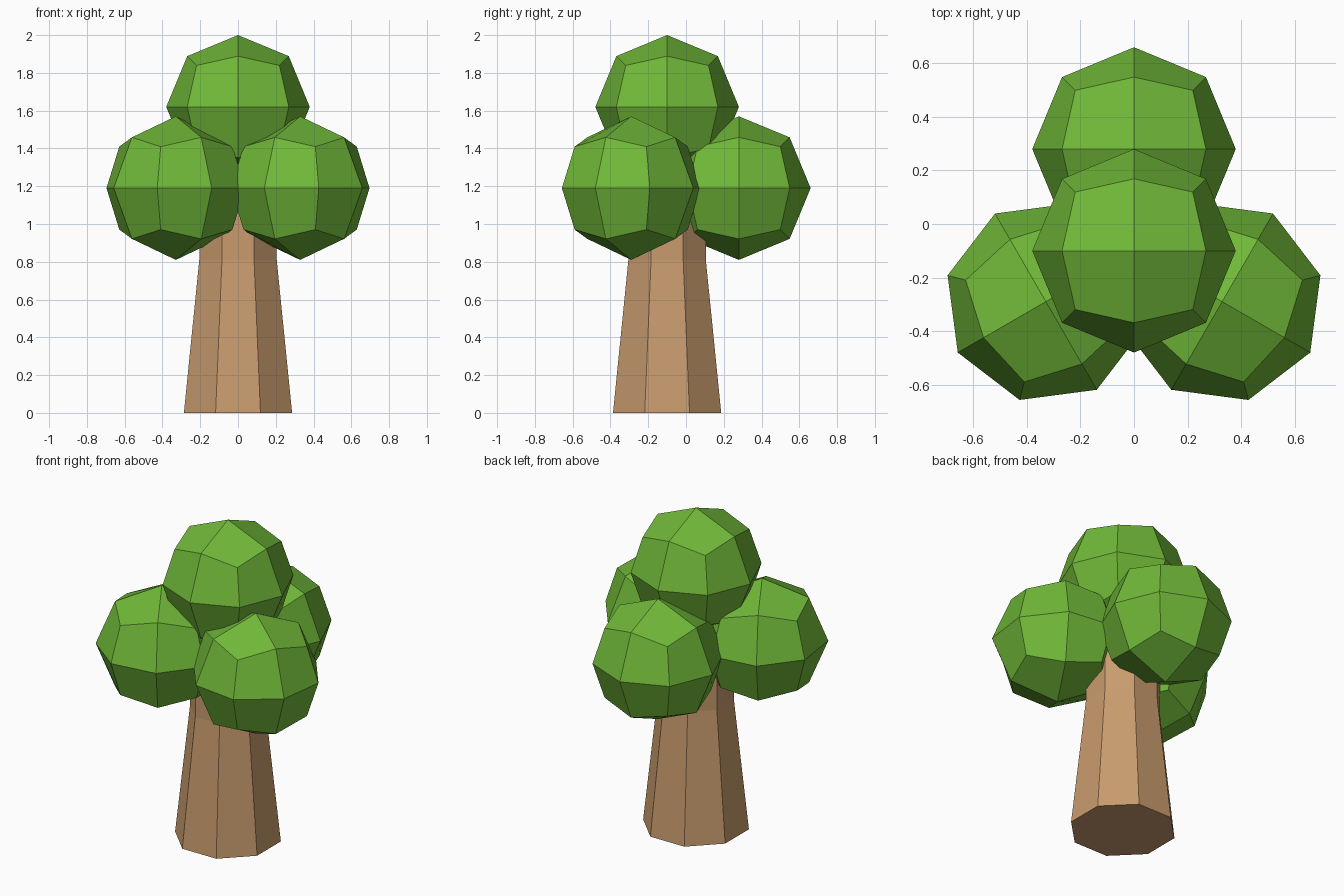
import bpy
import bmesh
import math
from mathutils import Vector, Matrix

cube = bpy.data.objects.get("Cube")
if cube:
    bpy.data.objects.remove(cube, do_unlink=True)

AXIS = Vector((0, -0.10, 0))   # trunk centre line
RADIUS = 0.38                  # leaf clump radius


def make_material(name, color):
    mat = bpy.data.materials.new(name)
    mat.use_nodes = True
    mat.diffuse_color = color
    bsdf = mat.node_tree.nodes["Principled BSDF"]
    bsdf.inputs["Base Color"].default_value = color
    bsdf.inputs["Roughness"].default_value = 0.9
    return mat


def add_object(name, bm, mat):
    bmesh.ops.recalc_face_normals(bm, faces=bm.faces)
    mesh = bpy.data.meshes.new(name)
    bm.to_mesh(mesh)
    bm.free()
    mesh.materials.append(mat)
    obj = bpy.data.objects.new(name, mesh)
    bpy.context.collection.objects.link(obj)
    return obj


def leaf_clump(name, center, turn, mat):
    # Cube divided once and pushed out to a faceted ball
    bm = bmesh.new()
    bmesh.ops.create_cube(bm, size=1)
    bmesh.ops.subdivide_edges(bm, edges=bm.edges[:], cuts=1, use_grid_fill=True)
    for v in bm.verts:
        v.co = v.co.normalized() * RADIUS
    obj = add_object(name, bm, mat)
    obj.matrix_world = Matrix.Translation(center) @ Matrix.Rotation(turn, 4, "Z")


def tapered_trunk(name, profile, sides, mat):
    # Stacked rings, with flat sides facing front and back
    bm = bmesh.new()
    rings = []
    for radius, z in profile:
        ring = []
        for i in range(sides):
            a = math.tau * (i + 0.5) / sides
            ring.append(bm.verts.new((radius * math.cos(a), radius * math.sin(a), z)))
        rings.append(ring)
    for low, high in zip(rings, rings[1:]):
        for i in range(sides):
            j = (i + 1) % sides
            bm.faces.new((low[i], low[j], high[j], high[i]))
    bm.faces.new(rings[0][::-1])
    bm.faces.new(rings[-1])
    add_object(name, bm, mat).location = AXIS


bark = make_material("bark brown", (0.58, 0.33, 0.155, 1))
leaves = make_material("leaf green", (0.162, 0.479, 0.040, 1))

# Trunk tapers up to the crown, then runs straight inside it
tapered_trunk("trunk", [(0.31, 0), (0.222, 0.81), (0.222, 1.32)], 8, bark)

# Crown: one clump on top, three around the trunk
leaf_clump("top_leaves", AXIS + Vector((0, 0, 1.62)), 0, leaves)
for name, degrees in (("back_leaves", 0), ("right_leaves", 120), ("left_leaves", 240)):
    turn = math.radians(degrees)
    offset = Matrix.Rotation(turn, 3, "Z") @ Vector((0, RADIUS, 1.19))
    leaf_clump(name, AXIS + offset, turn, leaves)
